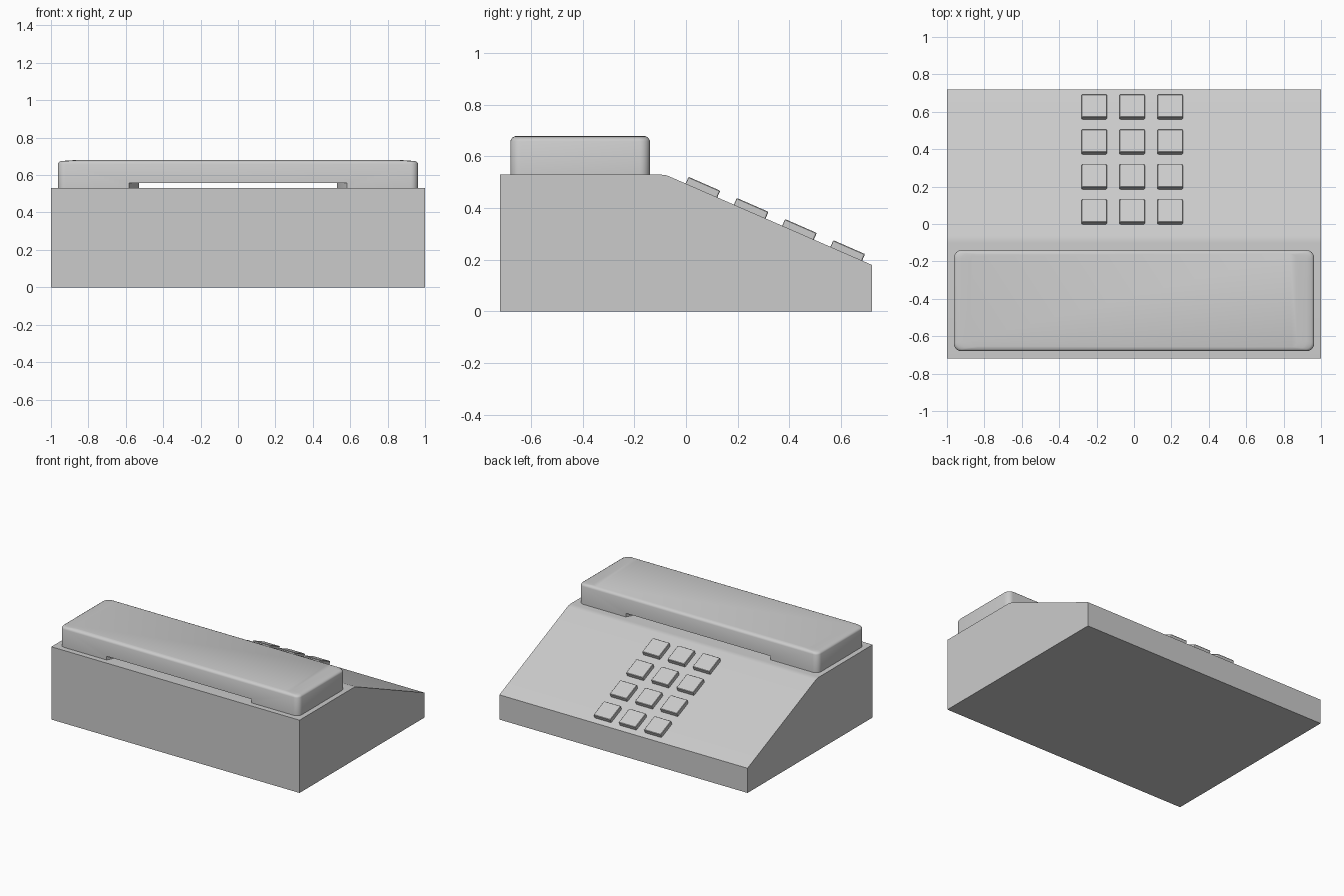
import bpy, bmesh
from math import sin, cos, pi, atan2
from mathutils import Vector, Matrix

if "Cube" in bpy.data.objects:
    bpy.data.objects.remove(bpy.data.objects["Cube"])


def loft(name, rings, smooth=False):
    """Closed solid from a stack of equal-length rings."""
    bm = bmesh.new()
    loops = [[bm.verts.new(p) for p in ring] for ring in rings]
    n = len(loops[0])
    for a, b in zip(loops, loops[1:]):
        for i in range(n):
            j = (i + 1) % n
            bm.faces.new((a[i], a[j], b[j], b[i]))
    bm.faces.new(loops[0])
    bm.faces.new(loops[-1])
    bmesh.ops.recalc_face_normals(bm, faces=bm.faces)
    me = bpy.data.meshes.new(name)
    bm.to_mesh(me)
    bm.free()
    ob = bpy.data.objects.new(name, me)
    bpy.context.collection.objects.link(ob)
    if smooth:
        smooth_by_angle(ob)
    return ob


def smooth_by_angle(ob):
    bpy.ops.object.select_all(action='DESELECT')
    ob.select_set(True)
    bpy.context.view_layer.objects.active = ob
    bpy.ops.object.shade_smooth_by_angle(angle=0.6)


def rounded_rect(hx, hy, r, z, cy=0.0, steps=6):
    pts = []
    for k, (sx, sy) in enumerate(((1, 1), (-1, 1), (-1, -1), (1, -1))):
        for i in range(steps + 1):
            a = (k + i / steps) * pi / 2
            pts.append((sx * (hx - r) + r * cos(a), cy + sy * (hy - r) + r * sin(a), z))
    return pts


# Wedge-shaped body with a softened crease above the keypad slope
profile = [(-0.72, 0), (0.72, 0), (0.72, 0.18), (-0.065, 0.523),
           (-0.08, 0.528), (-0.10, 0.53), (-0.72, 0.53)]
loft("phone_body", [[(x, y, z) for y, z in profile] for x in (-1, 1)], smooth=True)

# Handset: rounded block with a softened top rim, slightly lower at the ends
cy, hx, hy = -0.41, 0.963, 0.27
levels = [(0, 0, 0.53), (0, 0, 0.660), (0.004, 0.003, 0.668),
          (0.014, 0.008, 0.674), (0.04, 0.014, 0.677), (0.09, 0.02, 0.68)]
handset = loft("handset", [rounded_rect(hx - ix, hy - iy, 0.04, z, cy)
                           for ix, iy, z in levels])

# Finger gap under the grip, flaring outwards at front and back
plan = [(-0.61, -0.32), (0.61, -0.32), (0.53, -0.17), (0.53, 0.17),
        (0.61, 0.32), (-0.61, 0.32), (-0.53, 0.17), (-0.53, -0.17)]
cutter = loft("grip_gap_cutter", [[(x, y + cy, z) for x, y in plan] for z in (0.5, 0.557)])
cutter.hide_render = True
mod = handset.modifiers.new("grip_gap", 'BOOLEAN')
mod.operation = 'DIFFERENCE'
mod.solver = 'EXACT'
mod.object = cutter
bpy.context.view_layer.objects.active = handset
bpy.ops.object.modifier_apply(modifier=mod.name)
bpy.data.objects.remove(cutter)
smooth_by_angle(handset)

# Keypad: 3 x 4 keys standing on the slope
tilt = Matrix.Rotation(-atan2(0.35, 0.80), 4, 'X')
for row in range(4):
    y = 0.06 + 0.187 * row
    z = 0.495 - 0.4375 * y
    for col in range(3):
        key = loft(f"key_{row + 1}_{col + 1}",
                   [rounded_rect(0.068, 0.067, 0.006, -0.01, steps=2),
                    rounded_rect(0.068, 0.067, 0.006, 0.025, steps=2),
                    rounded_rect(0.065, 0.064, 0.005, 0.028, steps=2)])
        key.matrix_world = Matrix.Translation(Vector((-0.213 + 0.203 * col, y, z))) @ tilt
